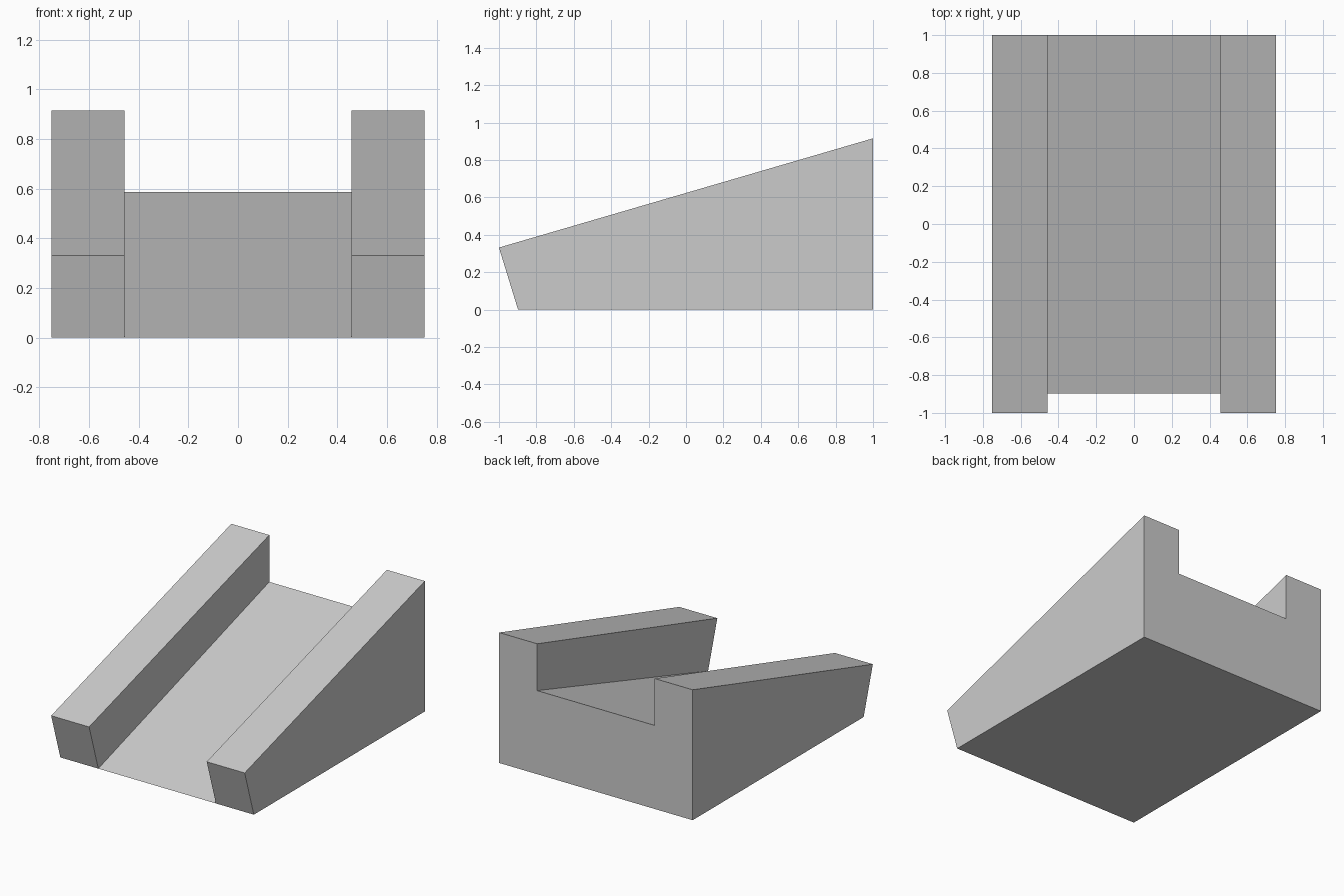
import bpy, bmesh

if "Cube" in bpy.data.objects:
    bpy.data.objects.remove(bpy.data.objects["Cube"])

OUT, INN = 0.752, 0.457   # half widths: outer side and channel
# side profile points (y, z)
TOE, TIP, TOP, HEEL, FLOOR = (-0.898, 0), (-1, 0.332), (1, 0.916), (1, 0), (1, 0.587)

bm = bmesh.new()
cache = {}


def v(x, p):
    key = (x, p)
    if key not in cache:
        cache[key] = bm.verts.new((x, *p))
    return cache[key]


def face(*pts):
    bm.faces.new([v(x, p) for x, p in pts])


# two side rails
for s in (-1, 1):
    o, i = s * OUT, s * INN
    face((o, TOE), (o, TIP), (o, TOP), (o, HEEL))      # outer side
    face((i, TOE), (i, TIP), (i, TOP), (i, FLOOR))     # channel wall
    face((o, TOE), (o, TIP), (i, TIP), (i, TOE))       # front end
    face((o, TIP), (o, TOP), (i, TOP), (i, TIP))       # sloping top

# channel floor, underside and back
face((-INN, TOE), (INN, TOE), (INN, FLOOR), (-INN, FLOOR))
face((-OUT, TOE), (-INN, TOE), (INN, TOE), (OUT, TOE), (OUT, HEEL), (-OUT, HEEL))
face((-OUT, HEEL), (OUT, HEEL), (OUT, TOP), (INN, TOP),
     (INN, FLOOR), (-INN, FLOOR), (-INN, TOP), (-OUT, TOP))

bmesh.ops.recalc_face_normals(bm, faces=bm.faces)
mesh = bpy.data.meshes.new("channel_ramp")
bm.to_mesh(mesh)
bm.free()
bpy.context.collection.objects.link(bpy.data.objects.new("channel_ramp", mesh))
